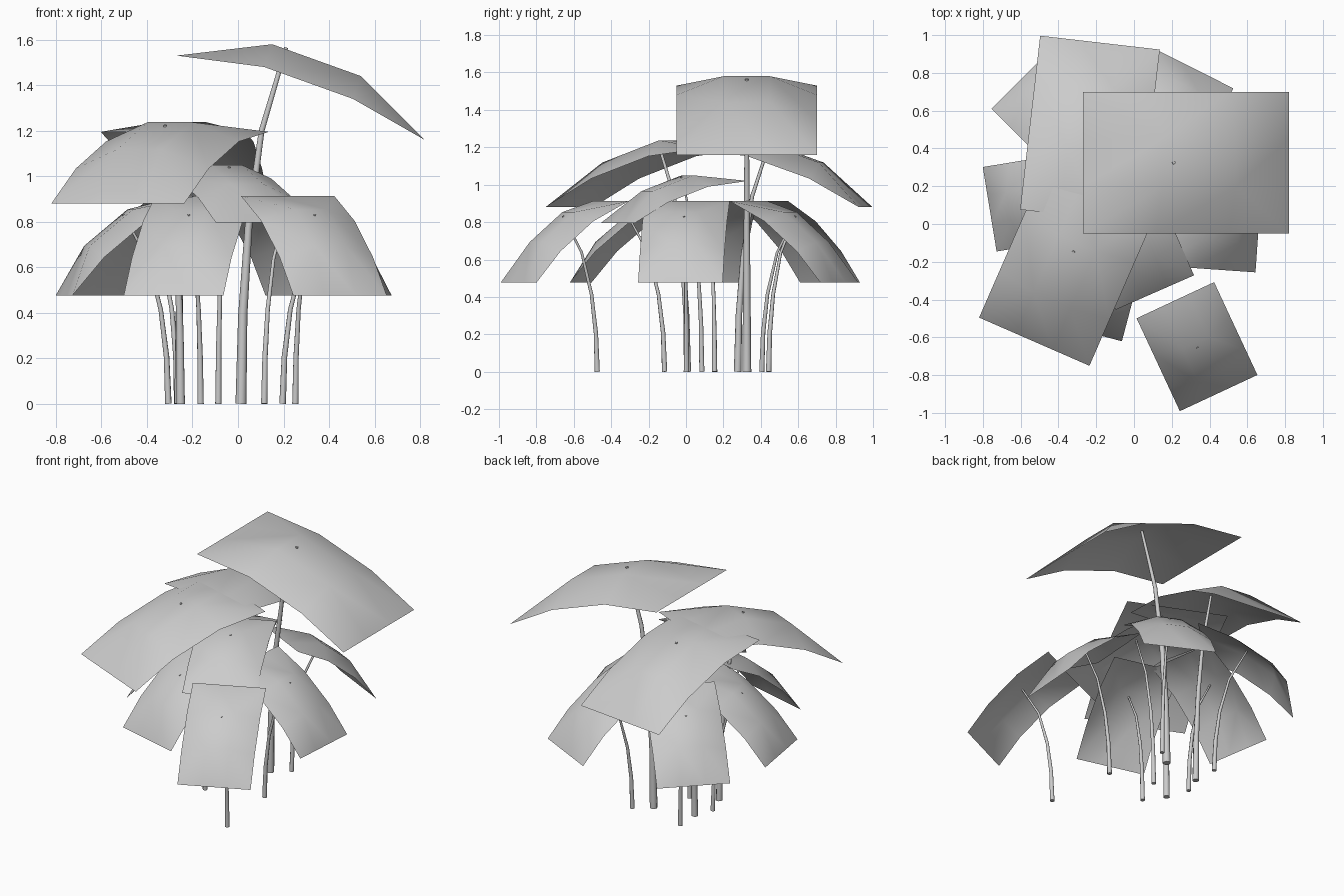
import bpy
import bmesh
from math import radians, cos, sin
from mathutils import Matrix, Vector

cube = bpy.data.objects.get("Cube")
if cube:
    bpy.data.objects.remove(cube, do_unlink=True)

mat = bpy.data.materials.new("pale grey")
mat.use_nodes = True
grey = (0.6, 0.6, 0.6, 1)
mat.diffuse_color = grey
mat.node_tree.nodes["Principled BSDF"].inputs["Base Color"].default_value = grey

# Leaf sheet profile (length, height): raised middle and lower side edges
MIDDLE = [(0, 0), (0.42, 0.05), (0.81, -0.09), (1.09, -0.37)]
SIDE = [(0, 0), (0.385, -0.05), (0.775, -0.19), (1.09, -0.37)]
WIDTH = 0.75
JOINT = Vector((0.48, 0, 0.028))      # where the stem meets the sheet
# Stem bend: (fraction of height, fraction of reach)
BEND = [(0, 0), (0.25, 0.04), (0.5, 0.17), (0.77, 0.46), (1.005, 1.01)]


def add_object(name, data):
    obj = bpy.data.objects.new(name, data)
    bpy.context.collection.objects.link(obj)
    data.materials.append(mat)
    return obj


def make_leaf(name, matrix):
    bm = bmesh.new()
    grid = []
    for i in range(4):
        row = []
        for j in range(4):
            u, z = (SIDE if j in (0, 3) else MIDDLE)[i]
            row.append(bm.verts.new(matrix @ Vector((u, WIDTH * (j / 3 - 0.5), z))))
        grid.append(row)
    for i in range(3):
        for j in range(3):
            q = [grid[i][j], grid[i + 1][j], grid[i + 1][j + 1], grid[i][j + 1]]
            if i != 1 and j != 1:
                # Corner cells fold from the outer corner to the raised middle
                if i != j:
                    q = q[1:] + q[:1]
                bm.faces.new((q[0], q[1], q[2]))
                bm.faces.new((q[0], q[2], q[3]))
            else:
                bm.faces.new(q)
    for f in bm.faces:
        f.smooth = True
    mesh = bpy.data.meshes.new(name)
    bm.to_mesh(mesh)
    bm.free()
    add_object(name, mesh)


def make_stem(name, top, direction, reach, radius):
    curve = bpy.data.curves.new(name, "CURVE")
    curve.dimensions = "3D"
    curve.bevel_depth = radius
    curve.bevel_resolution = 2
    curve.use_fill_caps = True
    spline = curve.splines.new("POLY")
    spline.points.add(len(BEND) - 1)
    for p, (h, r) in zip(spline.points, BEND):
        pos = top + direction * reach * (r - 1)
        p.co = (pos.x, pos.y, top.z * h, 1)
        p.radius = 1 - 0.62 * h
    spline.use_smooth = True
    add_object(name, curve)


def make_frond(name, tip, angle, size, tilt, height, reach):
    a = radians(angle)
    direction = Vector((cos(a), sin(a), 0))
    shape = (Matrix.Rotation(a, 4, "Z") @ Matrix.Rotation(radians(tilt), 4, "Y")
             @ Matrix.Scale(size, 4))
    end = shape @ Vector((MIDDLE[-1][0], 0, MIDDLE[-1][1]))
    origin = Vector((tip[0] - end.x, tip[1] - end.y, height))
    matrix = Matrix.Translation(origin) @ shape
    make_leaf(name + "_leaf", matrix)
    make_stem(name + "_stem", matrix @ JOINT, direction, reach, 0.024 * size)


# Upper fronds: name, tip position, heading, size, back edge height, stem reach
for name, tip, angle, size, height, reach in [
    ("tall", (0.82, 0.325), 0, 1.0, 1.53, 0.197),
    ("upper_front", (-0.528, -0.623), 246.4, 0.85, 1.195, 0.17),
    ("upper_back", (-0.18, 0.96), 83.4, 0.85, 1.195, 0.17),
    ("middle", (0.11, -0.363), -66.3, 0.605, 1.02, 0.12),
]:
    make_frond(name, tip, angle, size, 0, height, reach)

# Lower ring of small drooping fronds
for name, tip, angle in [
    ("low_front_left", (0.448, -0.895), -65),
    ("low_left", (0.659, -0.03), -4),
    ("low_back_left", (0.323, 0.82), 63.4),
    ("low_back_right", (-0.595, 0.77), 135),
    ("low_right", (-0.764, 0.078), 189.3),
    ("low_front_right", (-0.283, -0.563), 255.2),
]:
    make_frond(name, tip, angle, 0.604, 20, 0.912, 0.2)
